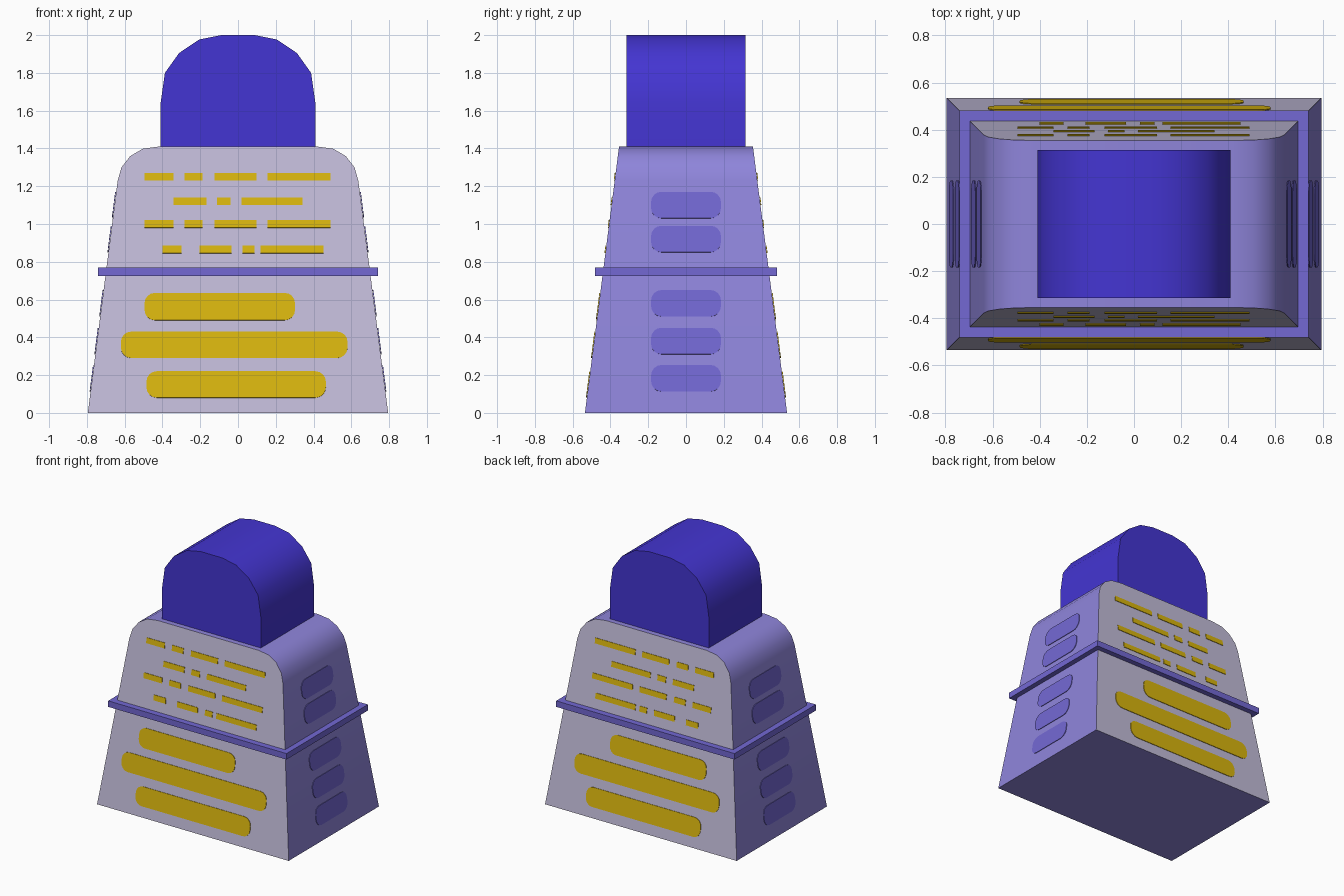
import bpy, bmesh, math

if "Cube" in bpy.data.objects:
    bpy.data.objects.remove(bpy.data.objects["Cube"])


def lin(c):
    c /= 255
    return c / 12.92 if c <= 0.04045 else ((c + 0.055) / 1.055) ** 2.4


def material(name, r, g, b):
    m = bpy.data.materials.new(name)
    m.diffuse_color = (lin(r), lin(g), lin(b), 1)
    m.use_nodes = True
    m.node_tree.nodes["Principled BSDF"].inputs["Base Color"].default_value = m.diffuse_color
    return m


GREY = material("pale_grey_lilac", 195, 189, 218)
LAVENDER = material("lavender", 143, 133, 219)
VIOLET = material("violet", 115, 104, 212)
INDIGO = material("deep_indigo", 68, 53, 210)
GOLD = material("gold", 218, 182, 14)


def half_x(z):
    return 0.795 - 0.128 * z


def half_y(z):
    return 0.535 - 0.128 * z


def make_object(name, bm, *mats):
    me = bpy.data.meshes.new(name)
    bm.to_mesh(me)
    bm.free()
    for m in mats:
        me.materials.append(m)
    ob = bpy.data.objects.new(name, me)
    bpy.context.collection.objects.link(ob)
    return ob


def profile_solid(name, right_half, depth, mats, smooth=True):
    """Symmetric x/z outline spanning y = -depth(z) .. depth(z)."""
    outline = right_half + [(-x, z) for x, z in reversed(right_half)]
    bm = bmesh.new()
    front = [bm.verts.new((x, -depth(z), z)) for x, z in outline]
    back = [bm.verts.new((x, depth(z), z)) for x, z in outline]
    bm.faces.new(front)
    bm.faces.new(back[::-1])
    n = len(outline)
    for i in range(n):
        j = (i + 1) % n
        bm.faces.new((front[j], front[i], back[i], back[j]))
    bmesh.ops.recalc_face_normals(bm, faces=bm.faces)
    if len(mats) > 1:  # front and back walls take the second colour
        for f in bm.faces:
            f.material_index = int(abs(f.normal.y) > 0.8)
    ob = make_object(name, bm, *mats)
    if smooth:
        bpy.ops.object.select_all(action='DESELECT')
        ob.select_set(True)
        bpy.context.view_layer.objects.active = ob
        bpy.ops.object.shade_smooth_by_angle(angle=math.radians(35))
    return ob


def rounded_rect(u0, u1, z0, z1, r):
    if r == 0:
        return [(u0, z0), (u1, z0), (u1, z1), (u0, z1)]
    pts = []
    corners = [(u1 - r, z0 + r, -90), (u1 - r, z1 - r, 0),
               (u0 + r, z1 - r, 90), (u0 + r, z0 + r, 180)]
    for cu, cz, a in corners:
        for k in range(5):
            t = math.radians(a + 22.5 * k)
            pts.append((cu + r * math.cos(t), cz + r * math.sin(t)))
    return pts


def plates(name, rects, r, mat, side):
    """Thin plates lying on the sloping front or right wall, mirrored across."""
    bm = bmesh.new()
    for u0, u1, z0, z1 in rects:
        pts = rounded_rect(u0, u1, z0, z1, r)
        if side == 'front':
            co = [(u, -half_y(z) - 0.001, z) for u, z in pts]
        else:
            co = [(half_x(z) + 0.001, u, z) for u, z in pts]
        bm.faces.new([bm.verts.new(c) for c in co])
    ob = make_object(name, bm, mat)
    s = ob.modifiers.new("thickness", 'SOLIDIFY')
    s.thickness, s.offset = 0.004, 1
    m = ob.modifiers.new("opposite_side", 'MIRROR')
    m.use_axis = (side != 'front', side == 'front', False)
    return ob


# Tapered body with rounded shoulders
profile_solid("body", [(half_x(0), 0), (0.637, 1.23), (0.617, 1.30),
                       (0.57, 1.36), (0.505, 1.398), (0.42, 1.41)],
              half_y, (LAVENDER, GREY))

# Arched block on top
profile_solid("top_arch", [(0.41, 1.41), (0.41, 1.64), (0.387, 1.80),
                           (0.312, 1.905), (0.205, 1.977), (0.09, 2.0)],
              lambda z: 0.315, (INDIGO,))

# Belt around the middle
profile_solid("belt", [(0.74, 0.725), (0.74, 0.77)],
              lambda z: 0.482, (VIOLET,), smooth=False)

# Large rounded bars on the lower front and back
plates("lower_bars", [(-0.485, 0.465, 0.08, 0.22), (-0.62, 0.58, 0.29, 0.43),
                      (-0.495, 0.302, 0.49, 0.635)], 0.055, GOLD, 'front')

# Rows of short dashes on the upper front and back
long_row = [(-0.495, -0.342), (-0.283, -0.188), (-0.125, 0.098), (0.155, 0.49)]
rows = {1.25: long_row,
        1.12: [(-0.342, -0.168), (-0.11, -0.04), (0.018, 0.342)],
        1.00: long_row,
        0.865: [(-0.40, -0.30), (-0.205, -0.035), (0.025, 0.087), (0.12, 0.452)]}
plates("upper_dashes", [(a, b, z - 0.02, z + 0.02)
                        for z, row in rows.items() for a, b in row],
       0, GOLD, 'front')

# Rounded panels on both sides
plates("side_panels", [(-0.185, 0.185, z - 0.07, z + 0.07)
                       for z in (0.183, 0.38, 0.58, 0.92, 1.10)],
       0.055, VIOLET, 'right')
